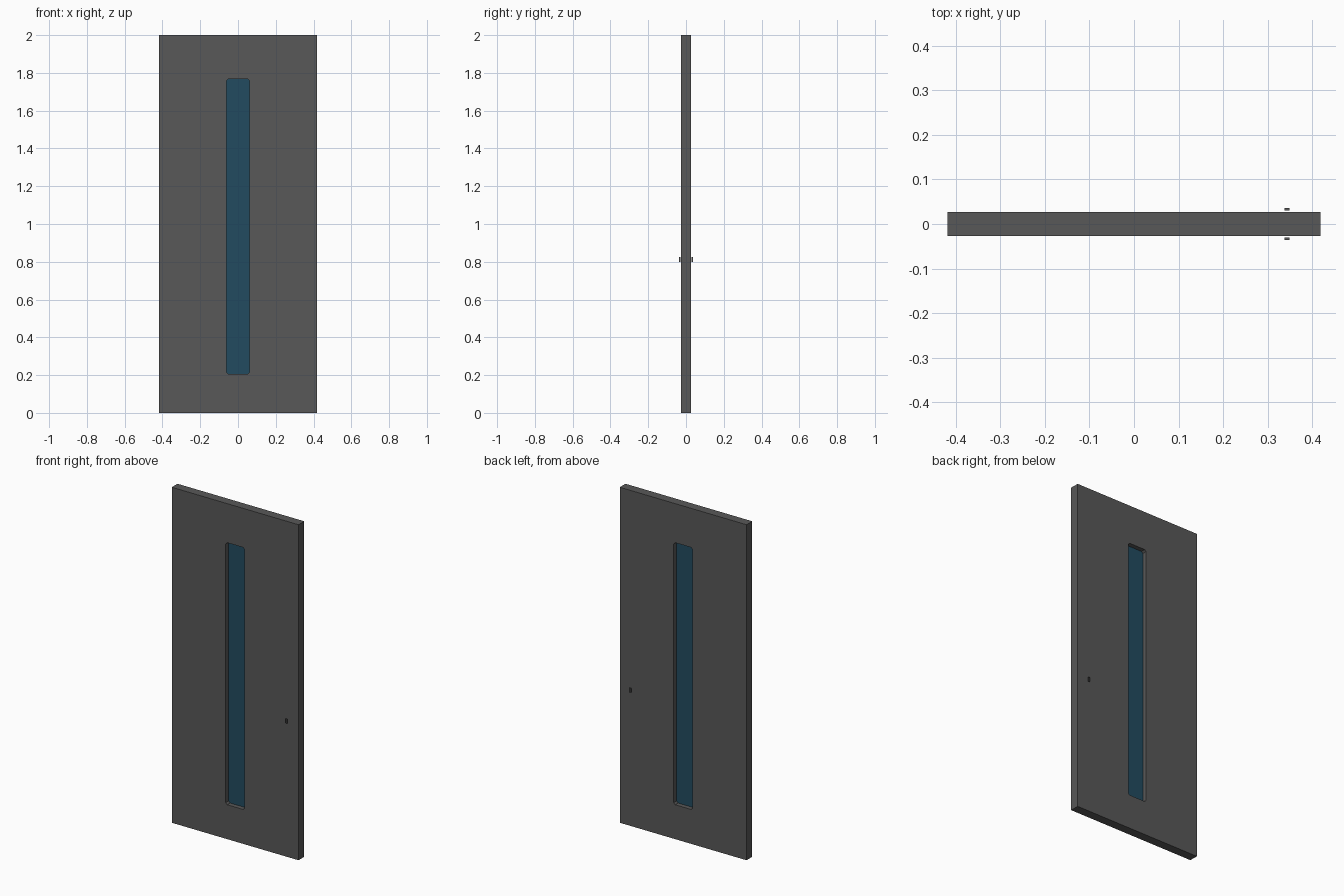
import bpy, bmesh

if "Cube" in bpy.data.objects:
    bpy.data.objects.remove(bpy.data.objects["Cube"])


def material(name, rgb):
    m = bpy.data.materials.new(name)
    m.diffuse_color = (*rgb, 1)
    m.use_nodes = True
    m.node_tree.nodes["Principled BSDF"].inputs["Base Color"].default_value = m.diffuse_color
    return m


def make_object(name, bm, mat):
    bmesh.ops.recalc_face_normals(bm, faces=bm.faces)
    mesh = bpy.data.meshes.new(name)
    bm.to_mesh(mesh)
    bm.free()
    mesh.materials.append(mat)
    ob = bpy.data.objects.new(name, mesh)
    bpy.context.collection.objects.link(ob)
    return ob


def opening(w, z0, z1, c):
    """Rectangle outline with small cut corners."""
    return [(-w + c, z0), (w - c, z0), (w, z0 + c), (w, z1 - c),
            (w - c, z1), (-w + c, z1), (-w, z1 - c), (-w, z0 + c)]


grey = material("dark_grey", (0.098, 0.098, 0.098))
blue = material("blue_glass", (0.016, 0.07, 0.115))

W, H, T = 0.418, 2.0, 0.027
hole = opening(0.062, 0.205, 1.767, 0.01)

# Door leaf: a slab with a tall narrow opening
bm = bmesh.new()
edges = []
for loop in ([(-W, 0), (W, 0), (W, H), (-W, H)], hole):
    vs = [bm.verts.new((x, -T, z)) for x, z in loop]
    edges += [bm.edges.new((vs[i], vs[i - 1])) for i in range(len(vs))]
front = bmesh.ops.triangle_fill(bm, edges=edges, use_beauty=True)
faces = [f for f in front["geom"] if isinstance(f, bmesh.types.BMFace)]
ext = bmesh.ops.extrude_face_region(bm, geom=faces, use_keep_orig=True)
bmesh.ops.translate(bm, vec=(0, 2 * T, 0),
                    verts=[v for v in ext["geom"] if isinstance(v, bmesh.types.BMVert)])
make_object("door_leaf", bm, grey)

# Window pane in the middle of the thickness
bm = bmesh.new()
bm.faces.new([bm.verts.new((x, 0, z)) for x, z in hole])
make_object("window_pane", bm, blue)

# Small open sleeves of the latch, one on each side
for name, s in (("front_latch_sleeve", -1), ("back_latch_sleeve", 1)):
    bm = bmesh.new()
    outline = [(0.338, 0.80), (0.349, 0.80), (0.349, 0.825), (0.338, 0.825)]
    rings = [[bm.verts.new((x, s * y, z)) for x, z in outline] for y in (0.030, 0.036)]
    for i in range(4):
        bm.faces.new((rings[0][i - 1], rings[0][i], rings[1][i], rings[1][i - 1]))
    make_object(name, bm, grey)
